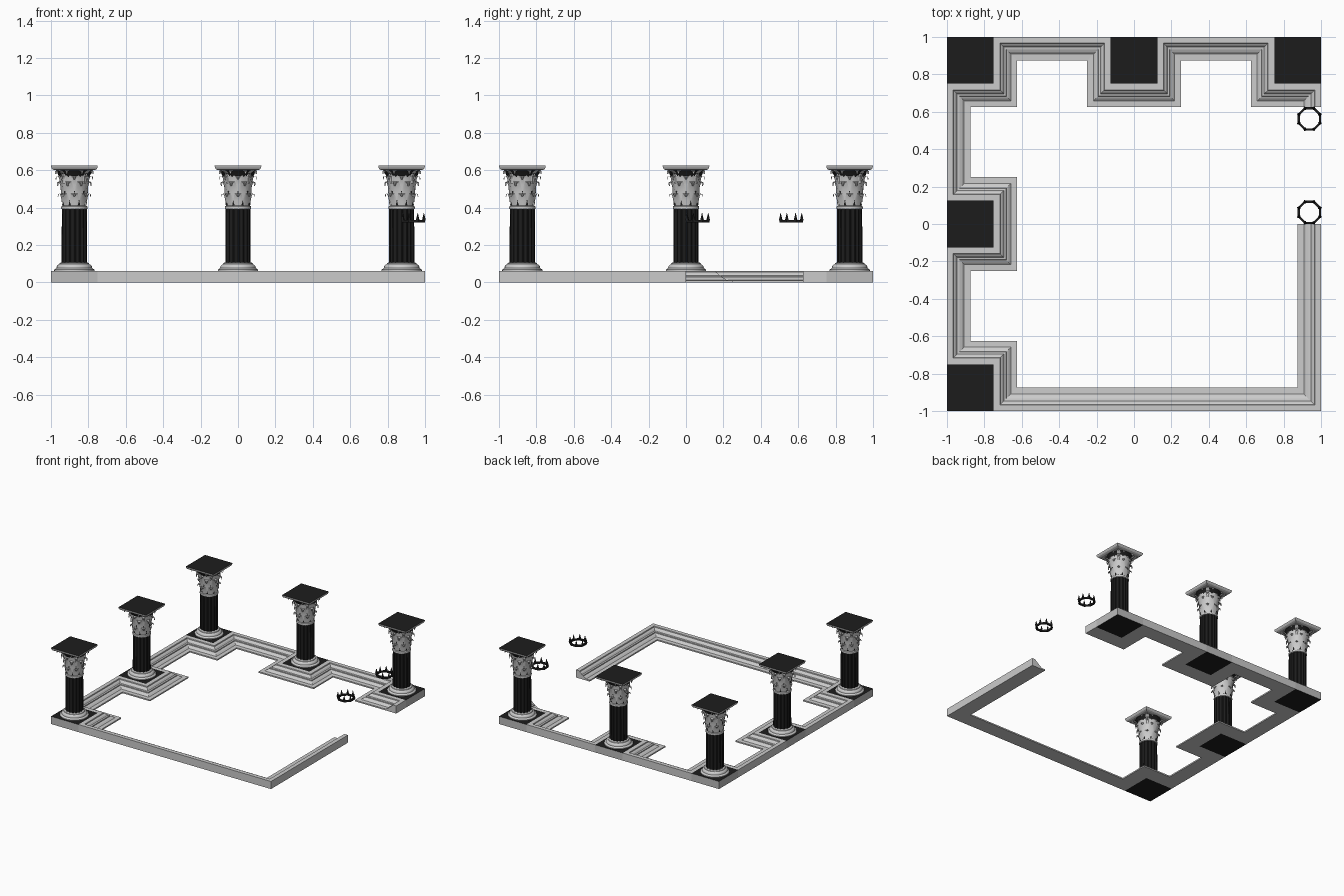
import bpy, bmesh, math
from mathutils import Vector, Matrix

if "Cube" in bpy.data.objects:
    bpy.data.objects.remove(bpy.data.objects["Cube"])

dark = bpy.data.materials.new("dark_stone")
dark.diffuse_color = (0.012, 0.012, 0.012, 1)
dark.use_nodes = True
dark.node_tree.nodes["Principled BSDF"].inputs["Base Color"].default_value = dark.diffuse_color
grey = bpy.data.materials.new("grey_stone")
grey.diffuse_color = (0.5, 0.5, 0.5, 1)
grey.use_nodes = True
grey.node_tree.nodes["Principled BSDF"].inputs["Base Color"].default_value = grey.diffuse_color


def finish(bm, name, mats=(), smooth=None):
    bmesh.ops.remove_doubles(bm, verts=bm.verts, dist=1e-6)
    bmesh.ops.recalc_face_normals(bm, faces=bm.faces)
    me = bpy.data.meshes.new(name)
    bm.to_mesh(me)
    bm.free()
    for m in mats:
        me.materials.append(m)
    if smooth:
        me.shade_smooth()
        me.set_sharp_from_angle(angle=math.radians(smooth))
    return me


def place(me, name, loc=(0, 0, 0)):
    ob = bpy.data.objects.new(name, me)
    ob.location = loc
    bpy.context.collection.objects.link(ob)
    return ob


def loft(bm, rings, closed=True, caps=True):
    """Skin a list of point rings; caps close both ends."""
    vs = [[bm.verts.new(p) for p in r] for r in rings]
    n = len(vs[0])
    for a, b in zip(vs, vs[1:]):
        for i in range(n if closed else n - 1):
            j = (i + 1) % n
            bm.faces.new((a[i], a[j], b[j], b[i]))
    if caps:
        bm.faces.new(vs[0][::-1])
        bm.faces.new(vs[-1])


def circle(r, z, n, flute=None, turn=0):
    pts = []
    for k in range(n):
        a = 2 * math.pi * k / n + turn
        q = r * (flute[k % len(flute)] if flute else 1)
        pts.append((q * math.cos(a), q * math.sin(a), z))
    return pts


def lathe(name, profile, n=32, mats=(), smooth=35, flute=None):
    bm = bmesh.new()
    loft(bm, [circle(r, z, n, flute) for r, z in profile])
    return finish(bm, name, mats, smooth)


def square_block(name, levels, dark_bottom):
    """Stacked squares (half width, z), dark on top and optionally below."""
    bm = bmesh.new()
    loft(bm, [[(-h, -h, z), (h, -h, z), (h, h, z), (-h, h, z)] for h, z in levels])
    bm.normal_update()
    for f in bm.faces:
        if f.normal.z > 0.9 or (dark_bottom and f.normal.z < -0.9):
            f.material_index = 1
    return finish(bm, name, (grey, dark))


# Stepped base moulding swept with mitred corners around the room
path = [(1, 0), (1, -1), (-.75, -1), (-.75, -.75), (-1, -.75), (-1, -.125),
        (-.75, -.125), (-.75, .125), (-1, .125), (-1, .75), (-.75, .75),
        (-.75, 1), (-.125, 1), (-.125, .75), (.125, .75), (.125, 1),
        (.75, 1), (.75, .75), (1, .75), (1, .625)]
section = [(0, 0), (0, .0625), (.033, .0625), (.035, .055), (.046, .048),
           (.054, .037), (.066, .035), (.067, .028), (.08, .022),
           (.092, .012), (.125, .011), (.125, 0)]
pts = [Vector(p) for p in path]
dirs = [(b - a).normalized() for a, b in zip(pts, pts[1:])]
norms = [Vector((d.y, -d.x)) for d in dirs]
rings = []
for i, p in enumerate(pts):
    if i in (0, len(pts) - 1):
        off = norms[min(i, len(norms) - 1)]
    else:
        off = norms[i - 1] + norms[i]
    rings.append([(p.x + off.x * d, p.y + off.y * d, z) for d, z in section])
bm = bmesh.new()
loft(bm, rings)
place(finish(bm, "base_moulding"), "base_moulding")

# Column parts
plinth = square_block("plinth", [(.125, 0), (.125, .0625)], True)
abacus = square_block("abacus", [(.108, .6), (.119, .606), (.123, .614), (.125, .625)], False)
foot = lathe("column_foot", [(.108, .0625), (.108, .068), (.101, .073), (.095, .078),
                             (.094, .086), (.088, .094), (.08, .098), (.078, .103),
                             (.071, .107)])
shaft = lathe("fluted_shaft", [(.068, .105), (.067, .392)], 96, (dark,), 30,
              (1, 1, .94, .9, .9, .94))
collar = lathe("collar", [(.064, .39), (.069, .393), (.071, .4), (.069, .407), (.062, .411)])
bell = lathe("capital_bell", [(.06, .408), (.062, .45), (.066, .5), (.075, .55),
                              (.09, .585), (.1, .601)], 32, (dark,))


# Three tiers of curling leaves around the capital
def leaf_tier(bm, z0, z1, r0, r1, width, count, turn):
    h = z1 - z0
    spine = [(r0, z0, .8), (r0 + .003, z0 + h * .4, 1.05), (r0 + .007, z0 + h * .75, 1),
             (r0 + (r1 - r0) * .6, z1, .75), (r1, z1 - h * .06, .45), (r1 + .001, z1 - h * .24, .15)]
    for k in range(count):
        rot = Matrix.Rotation(2 * math.pi * k / count + turn, 3, 'Z')
        rows = []
        for i, (r, z, w) in enumerate(spine):
            half = width * w * (1 if i % 2 else .85)
            rows.append([rot @ Vector((r + dr, half * s, z))
                         for s, dr in ((-1, -.002), (-.5, .002), (0, 0), (.5, .002), (1, -.002))])
        loft(bm, rows, closed=False, caps=False)


bm = bmesh.new()
step = math.pi / 8
leaf_tier(bm, .411, .475, .063, .086, .025, 8, 0)
leaf_tier(bm, .44, .54, .066, .096, .025, 8, step)
leaf_tier(bm, .49, .57, .069, .097, .022, 8, 0)
leaf_tier(bm, .52, .6, .076, .107, .022, 8, step)
leaf_tier(bm, .53, .6, .08, .13, .016, 4, math.pi / 4)
leaves = finish(bm, "capital_leaves", (), 40)

column = (plinth, foot, shaft, collar, bell, leaves, abacus)
for i, (x, y) in enumerate([(-.875, -.875), (-.875, 0), (-.875, .875), (0, .875), (.875, .875)]):
    for me in column:
        place(me, f"{me.name}_{i + 1}", (x, y, 0))

# Spiked eight-sided rings flanking the doorway
bm = bmesh.new()
t = math.pi / 8
band = [circle(r, z, 8, turn=t) for r, z in
        ((.0676, .32), (.0676, .334), (.055, .334), (.055, .32), (.0676, .32))]
loft(bm, band, caps=False)
for k in range(8):
    a = t + k * math.pi / 4
    m = Matrix.Translation((.061 * math.cos(a), .061 * math.sin(a), .351)) @ Matrix.Rotation(a, 4, 'Z')
    bmesh.ops.create_cone(bm, cap_ends=True, segments=4, radius1=.011, radius2=.001,
                          depth=.04, matrix=m)
ring = finish(bm, "spiked_ring", (dark,))
for i, y in enumerate((.0625, .5625)):
    place(ring, f"spiked_ring_{i + 1}", (.9375, y, 0))
